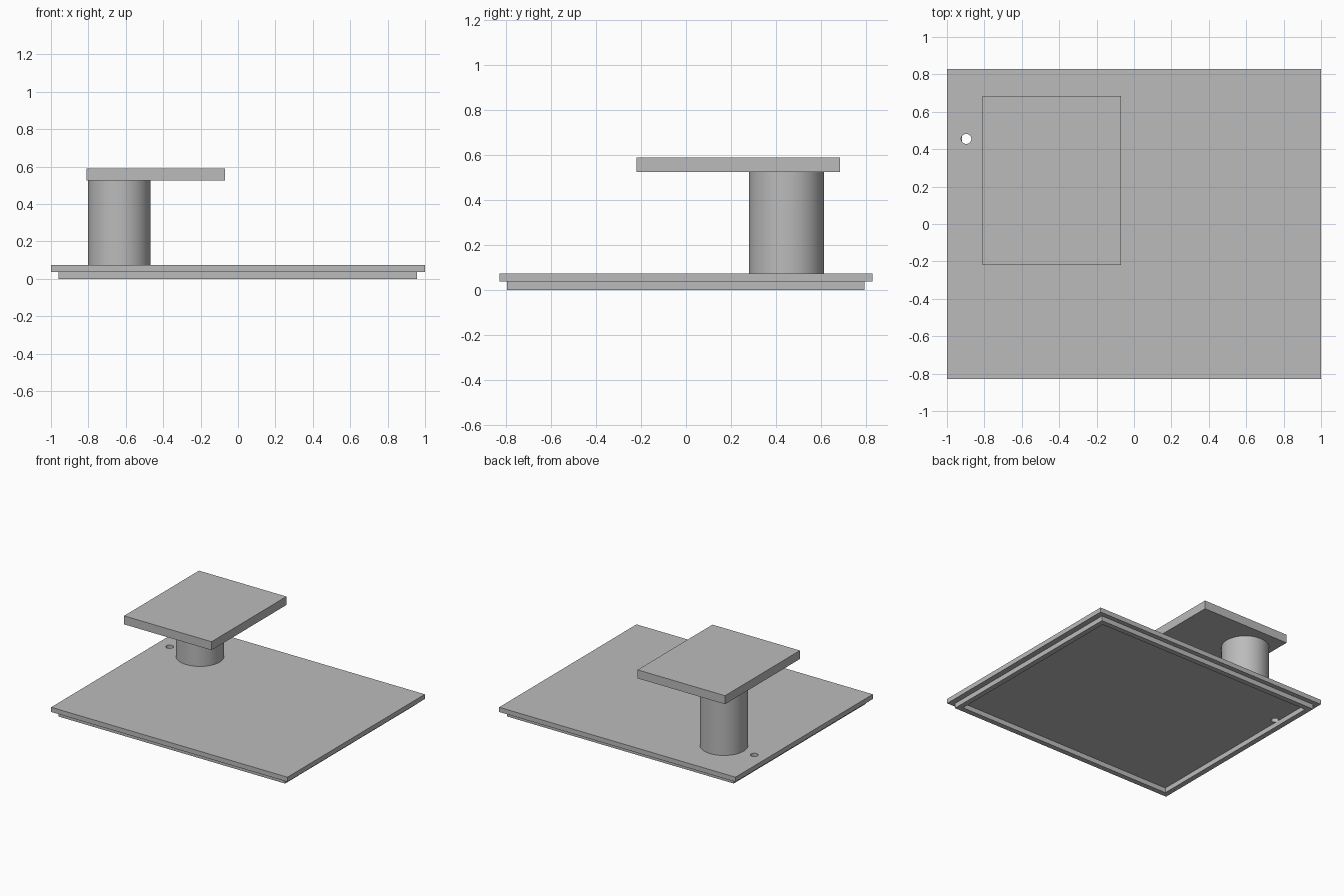
import bpy
import math
from mathutils import Vector

cube = bpy.data.objects.get("Cube")
if cube:
    bpy.data.objects.remove(cube, do_unlink=True)

# Single plain grey
grey = bpy.data.materials.new("plain_grey")
grey.use_nodes = True
colour = (0.5, 0.5, 0.5, 1)
grey.diffuse_color = colour
grey.node_tree.nodes["Principled BSDF"].inputs["Base Color"].default_value = colour


def box(name, low, high):
    low, high = Vector(low), Vector(high)
    bpy.ops.mesh.primitive_cube_add(size=1, location=(low + high) / 2)
    ob = bpy.context.object
    ob.name = name
    ob.scale = high - low
    bpy.ops.object.transform_apply(location=False, rotation=False, scale=True)
    ob.data.materials.append(grey)
    return ob


def cylinder(name, x, y, radius, bottom, top, sides):
    bpy.ops.mesh.primitive_cylinder_add(
        vertices=sides, radius=radius, depth=top - bottom,
        location=(x, y, (bottom + top) / 2))
    ob = bpy.context.object
    ob.name = name
    ob.data.materials.append(grey)
    bpy.ops.object.shade_smooth_by_angle(angle=math.radians(30))
    return ob


def cut(target, cutter):
    mod = target.modifiers.new("cut", "BOOLEAN")
    mod.operation = "DIFFERENCE"
    mod.solver = "EXACT"
    mod.object = cutter
    bpy.context.view_layer.objects.active = target
    bpy.ops.object.modifier_apply(modifier=mod.name)
    bpy.data.objects.remove(cutter, do_unlink=True)


# Levels of the stacked parts
RIM_TOP, PLATE_TOP, COLUMN_TOP, SLAB_TOP = 0.037, 0.073, 0.525, 0.59
WALL = 0.04

# Base plate with a small through hole
plate = box("base_plate", (-1, -0.83, RIM_TOP), (1, 0.83, PLATE_TOP))
cut(plate, cylinder("hole_cutter", -0.897, 0.455, 0.027, -0.1, 0.2, 48))

# Locating rim under the plate, open in the middle
rim = box("under_rim", (-0.96, -0.797, 0), (0.957, 0.794, RIM_TOP))
cut(rim, box("rim_cutter", (-0.96 + WALL, -0.797 + WALL, -0.1),
             (0.957 - WALL, 0.794 - WALL, 0.2)))

# Round column and the slab it carries
cylinder("column", -0.635, 0.447, 0.167, PLATE_TOP, COLUMN_TOP, 96)
box("top_slab", (-0.81, -0.22, COLUMN_TOP), (-0.07, 0.685, SLAB_TOP))
